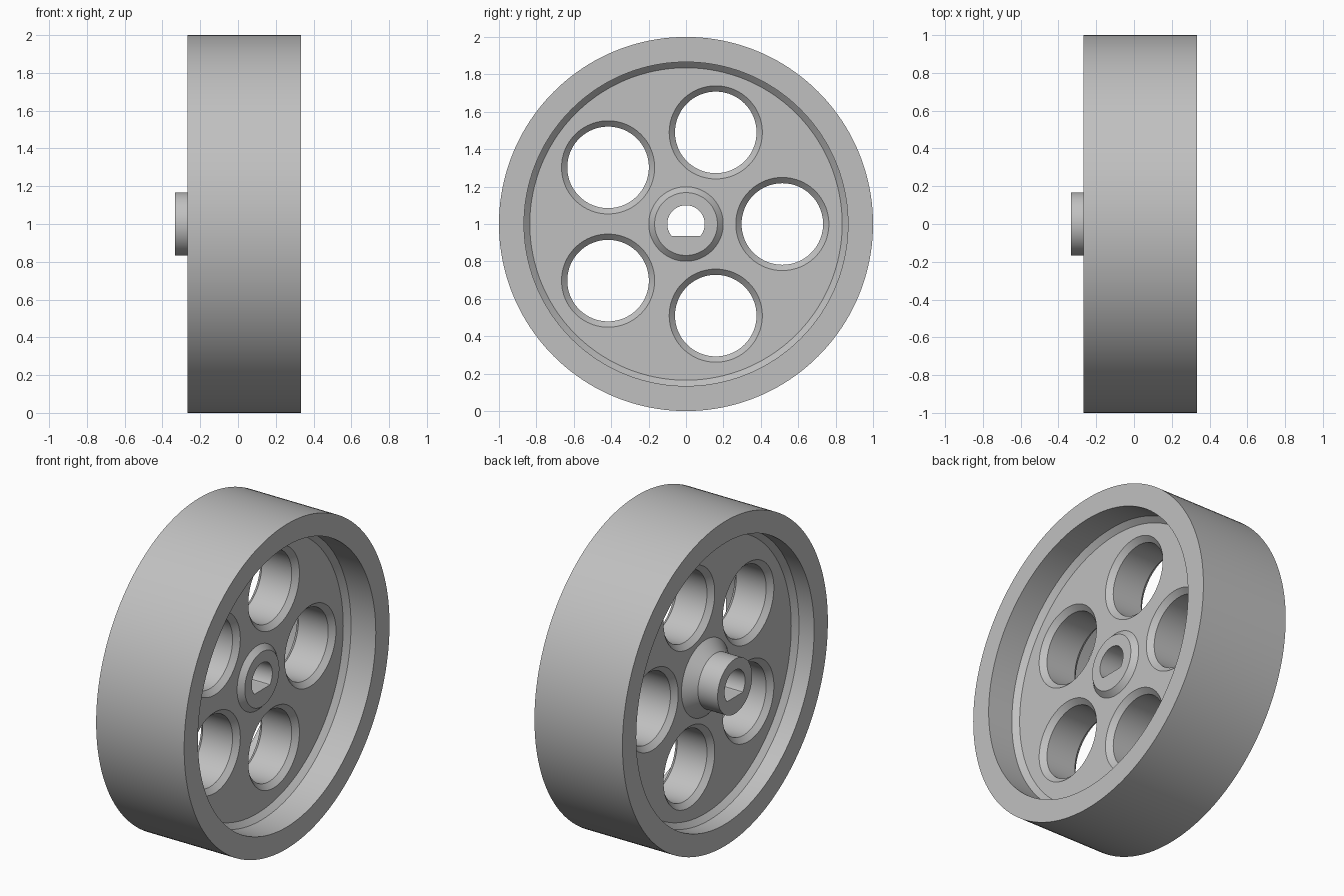
import bpy, bmesh, math

default = bpy.data.objects.get("Cube")
if default:
    bpy.data.objects.remove(default, do_unlink=True)

# One plain grey for the whole wheel
grey = bpy.data.materials.new("plain grey")
grey.use_nodes = True
grey.diffuse_color = (0.53, 0.53, 0.53, 1)
grey.node_tree.nodes["Principled BSDF"].inputs["Base Color"].default_value = grey.diffuse_color


def lathe(name, profile, segments, y=0.0, z=1.0, flat=None):
    """Turn (x, radius) points around an axis along x; flat levels the underside."""
    bm = bmesh.new()
    rings = []
    for x, r in profile:
        ring = []
        for i in range(segments):
            a = math.tau * i / segments
            h = r * math.sin(a)
            if flat is not None:
                h = max(h, flat)
            ring.append(bm.verts.new((x, y + r * math.cos(a), z + h)))
        rings.append(ring)
    for lower, upper in zip(rings, rings[1:]):
        for i in range(segments):
            j = (i + 1) % segments
            bm.faces.new((lower[i], lower[j], upper[j], upper[i]))
    bm.faces.new(rings[0])
    bm.faces.new(rings[-1])
    bmesh.ops.recalc_face_normals(bm, faces=bm.faces)
    mesh = bpy.data.meshes.new(name)
    bm.to_mesh(mesh)
    bm.free()
    mesh.materials.append(grey)
    obj = bpy.data.objects.new(name, mesh)
    bpy.context.collection.objects.link(obj)
    return obj


def cut(target, cutter):
    cutter.hide_render = True
    mod = target.modifiers.new("cut", "BOOLEAN")
    mod.operation = "DIFFERENCE"
    mod.solver = "EXACT"
    mod.object = cutter
    bpy.context.view_layer.objects.active = target
    bpy.ops.object.modifier_apply(modifier=mod.name)
    bpy.data.objects.remove(cutter, do_unlink=True)


# Planes along the axle
rim_left, rim_right = -0.267, 0.333
web_left, web_right = -0.133, 0.133
bevel = 0.031
hub_r, rim_r = 0.168, 0.866

# Wheel body: hub, web and rim turned as one solid
wheel = lathe("wheel", [
    (-0.333, hub_r), (web_left - 0.066, hub_r), (web_left, hub_r + 0.066),
    (web_left, rim_r - bevel), (web_left - bevel, rim_r), (rim_left, rim_r),
    (rim_left, 1), (rim_right, 1),
    (rim_right, rim_r), (web_right + bevel, rim_r), (web_right, rim_r - bevel),
    (web_right, hub_r + bevel), (web_right + bevel, hub_r)], 160)

# Five round holes, bevelled on both sides of the web
hole_r, over = 0.218, 0.01
for k in range(5):
    a = math.tau * k / 5
    cut(wheel, lathe("hole_cutter", [
        (web_left - over, hole_r + bevel + over), (web_left + bevel, hole_r),
        (web_right - bevel, hole_r), (web_right + over, hole_r + bevel + over)],
        96, y=0.515 * math.cos(a), z=1 + 0.515 * math.sin(a)))

# Axle bore with a flat underside
cut(wheel, lathe("bore_cutter", [(-0.5, 0.1), (0.5, 0.1)], 64, flat=-0.065))

# Smooth round walls, crisp edges
bpy.ops.object.select_all(action="DESELECT")
wheel.select_set(True)
bpy.context.view_layer.objects.active = wheel
bpy.ops.object.shade_smooth_by_angle(angle=math.radians(30))
